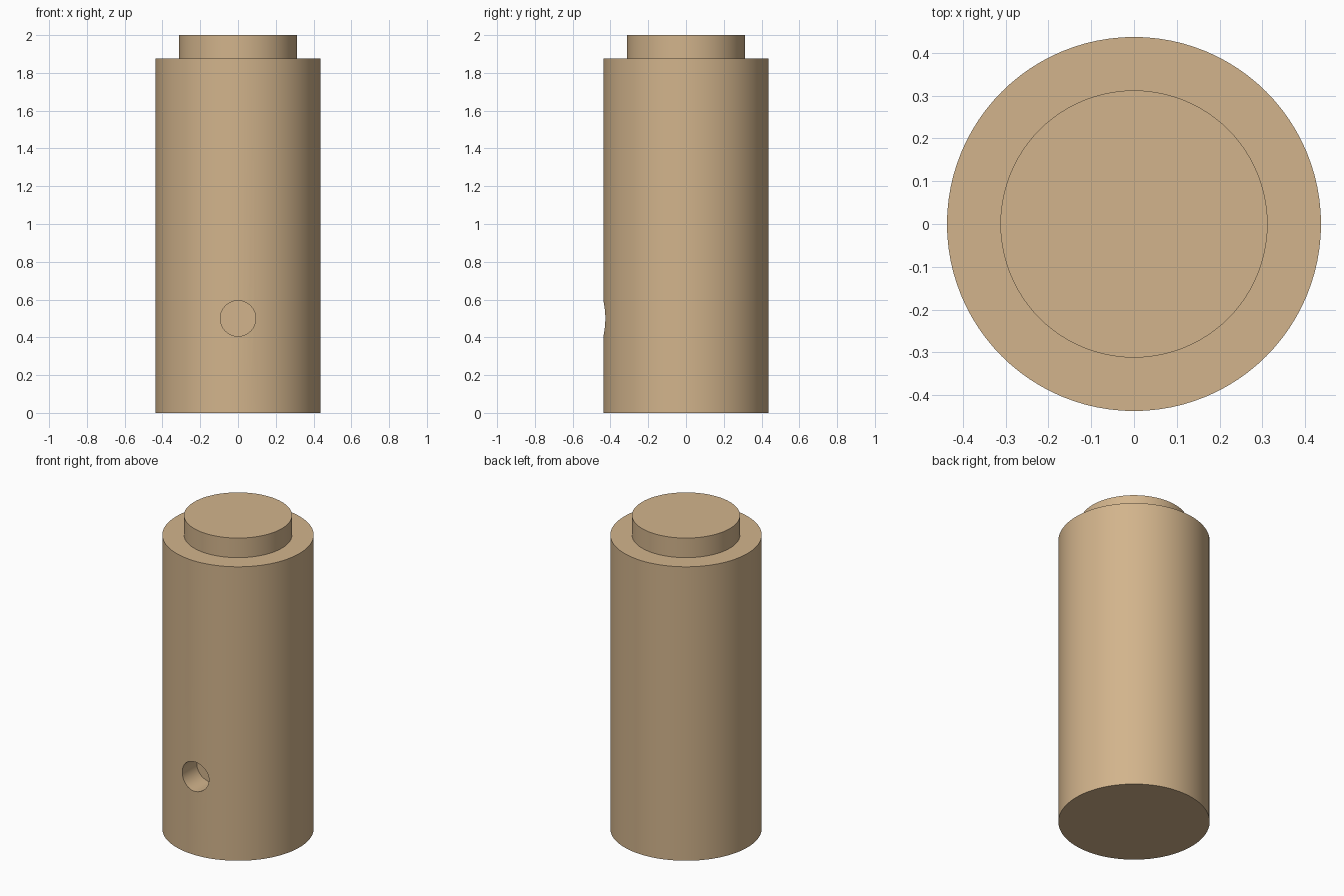
import bpy
import math

cube = bpy.data.objects.get("Cube")
if cube:
    bpy.data.objects.remove(cube, do_unlink=True)

BODY_RADIUS, SHOULDER, TOP = 0.4375, 1.875, 2.0
CAP_RADIUS = 0.3125
HOLE_RADIUS, HOLE_HEIGHT, HOLE_DEPTH = 0.094, 0.5, 0.156

tan = bpy.data.materials.new("tan")
tan.use_nodes = True
tan.diffuse_color = (0.645, 0.456, 0.262, 1)
tan.node_tree.nodes["Principled BSDF"].inputs["Base Color"].default_value = tan.diffuse_color


def cylinder(name, radius, length, centre, rotation=(0, 0, 0), sides=96):
    bpy.ops.mesh.primitive_cylinder_add(
        vertices=sides, radius=radius, depth=length, location=centre, rotation=rotation)
    obj = bpy.context.object
    obj.name = name
    obj.data.materials.append(tan)
    return obj


def smooth(obj):
    bpy.ops.object.select_all(action='DESELECT')
    obj.select_set(True)
    bpy.context.view_layer.objects.active = obj
    bpy.ops.object.shade_smooth_by_angle(angle=math.radians(30))


# Main body and the narrower raised cap
body = cylinder("body", BODY_RADIUS, SHOULDER, (0, 0, SHOULDER / 2))
cap = cylinder("cap", CAP_RADIUS, TOP - SHOULDER, (0, 0, (SHOULDER + TOP) / 2))

# Flat-bottomed blind hole drilled into the front
floor_y = -BODY_RADIUS + HOLE_DEPTH
drill_length = 0.4
drill = cylinder("hole_cutter", HOLE_RADIUS, drill_length,
                 (0, floor_y - drill_length / 2, HOLE_HEIGHT), (math.pi / 2, 0, 0), 48)
cut = body.modifiers.new("hole", 'BOOLEAN')
cut.operation = 'DIFFERENCE'
cut.solver = 'EXACT'
cut.object = drill
bpy.context.view_layer.objects.active = body
bpy.ops.object.modifier_apply(modifier=cut.name)
bpy.data.objects.remove(drill, do_unlink=True)

smooth(body)
smooth(cap)
